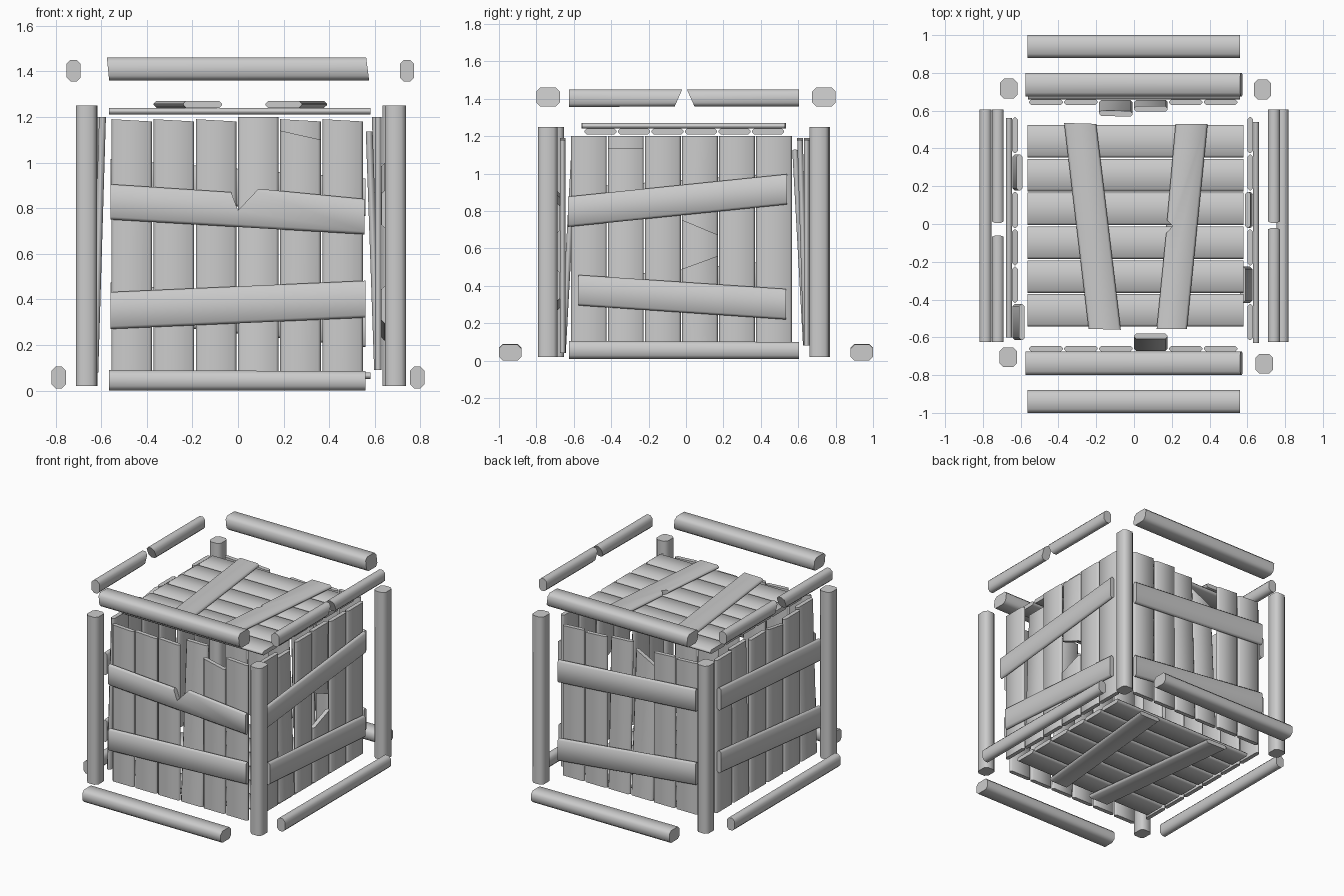
import bpy
import bmesh
from math import radians
from mathutils import Matrix, Vector

cube = bpy.data.objects.get("Cube")
if cube:
    bpy.data.objects.remove(cube, do_unlink=True)

wood = bpy.data.materials.new("grey_wood")
wood.use_nodes = True
wood.diffuse_color = (0.6, 0.6, 0.6, 1)
bsdf = wood.node_tree.nodes["Principled BSDF"]
bsdf.inputs["Base Color"].default_value = (0.6, 0.6, 0.6, 1)
bsdf.inputs["Roughness"].default_value = 0.8

X, Y, Z = Vector((1, 0, 0)), Vector((0, 1, 0)), Vector((0, 0, 1))


def frame(u, v, w, offset):
    """Panel space: u and v lie in the panel, w points outward."""
    m = Matrix((u, v, w)).transposed().to_4x4()
    m.translation = w * offset
    return m


def board(name, outline, low, high, place, lean=0, chamfer=0.012):
    """Extruded outline with its long edges chamfered, leaning with v."""
    bm = bmesh.new()
    base = bm.faces.new([bm.verts.new((u, v, low)) for u, v in outline])
    top = bmesh.ops.extrude_face_region(bm, geom=[base])["geom"]
    bmesh.ops.translate(bm, vec=(0, 0, high - low),
                        verts=[g for g in top if isinstance(g, bmesh.types.BMVert)])
    long_edges = [e for e in bm.edges if e.calc_length() > 0.3]
    bmesh.ops.bevel(bm, geom=long_edges, offset=chamfer, segments=1,
                    affect='EDGES', clamp_overlap=True)
    for v in bm.verts:
        v.co.z += lean * v.co.y
    bm.transform(place)
    bmesh.ops.recalc_face_normals(bm, faces=bm.faces)
    mesh = bpy.data.meshes.new(name)
    bm.to_mesh(mesh)
    bm.free()
    mesh.materials.append(wood)
    obj = bpy.data.objects.new(name, mesh)
    bpy.context.collection.objects.link(obj)
    bpy.ops.object.select_all(action='DESELECT')
    obj.select_set(True)
    bpy.context.view_layer.objects.active = obj
    bpy.ops.object.shade_smooth_by_angle(angle=radians(50))
    return obj


def quad(u0, u1, bottom, top_a, top_b):
    return [(u0, bottom), (u1, bottom), (u1, top_b), (u0, top_a)]


def brace(u0, u1, a, b, height, notch=()):
    """Slanted band; a and b are its lower heights at either end."""
    return [(u0, a), (u1, b), (u1, b + height), *notch, (u0, a + height)]


front = frame(X, Z, -Y, 0.645)
back = frame(X, Z, Y, 0.63)
left = frame(Y, Z, X, 0.60)
right = frame(Y, Z, -X, 0.615)
lid = frame(X, Y, Z, 1.21)
floor = frame(X, Y, -Z, -0.08)


def wall(name, place, start, bottom, tops, leans, braces, broken=None):
    """Six upright planks with two braces nailed on the outside."""
    step = 0.188 if start < -0.57 else 0.185
    if start < -0.6:
        step = 0.198
    for i, (a, b) in enumerate(tops):
        u0 = start + i * step
        if i != broken:
            board(f"{name}_plank_{i + 1}", quad(u0, u0 + step - 0.007, bottom, a, b),
                  0, 0.03, place, leans.get(i, 0))
        else:
            # snapped plank with a jagged gap in the middle
            u1 = u0 + step - 0.007
            board(f"{name}_plank_lower_stub", quad(u0, u1, bottom, 0.49, 0.56), 0, 0.03, place)
            board(f"{name}_plank_upper_stub", [(u0, 0.75), (u1, 0.67), (u1, b), (u0, a)],
                  0, 0.03, place, -0.01)
    for part, outline in zip(("lower", "upper"), braces):
        board(f"{name}_{part}_brace", outline, 0.03, 0.062, place)


flat = (1.19, 1.18)
wall("front", front, -0.555, 0.04,
     [flat, flat, flat, (1.2, 1.2), (1.14, 1.10), flat], {3: -0.055},
     [brace(-0.56, 0.56, 0.27, 0.32, 0.162),
      brace(-0.56, 0.555, 0.75, 0.685, 0.155, [(0.09, 0.885), (0, 0.79), (-0.03, 0.87)])])
wall("back", back, -0.555, 0.08,
     [flat, flat, (1.04, 1.13), flat, flat, flat], {2: -0.055, 3: -0.03},
     [brace(-0.56, 0.56, 0.31, 0.19, 0.165),
      brace(-0.56, 0.56, 0.85, 0.765, 0.165)])
tall = (1.2, 1.2)
wall("left", left, -0.615, 0.09,
     [tall, (1.135, 1.135), tall, tall, tall, tall], {1: -0.035},
     [brace(-0.575, 0.535, 0.295, 0.22, 0.163),
      brace(-0.63, 0.54, 0.715, 0.835, 0.162)], broken=3)
wall("right", right, -0.615, 0.08,
     [tall, tall, (1.17, 1.2), tall, tall, tall], {0: -0.03, 4: -0.02},
     [brace(-0.6, 0.56, 0.27, 0.38, 0.162),
      brace(-0.6, 0.56, 0.76, 0.84, 0.165)])

# Lid and floor: planks running across, two splayed braces on the outside
for name, place in (("lid", lid), ("floor", floor)):
    for i in range(6):
        v0 = -0.543 + i * 0.179
        board(f"{name}_plank_{i + 1}", quad(-0.565, 0.58, v0, v0 + 0.172, v0 + 0.172),
              0, 0.03, place)
    chip = [(0.17, -0.05), (0.205, -0.01), (0.175, 0.02)] if name == "lid" else []
    board(f"{name}_brace_a", [(-0.24, -0.555), (-0.07, -0.56), (-0.2, 0.53), (-0.37, 0.535)],
          0.03, 0.06, place)
    board(f"{name}_brace_b", [(0.28, -0.555), (0.39, 0.53), (0.22, 0.53), *reversed(chip),
                              (0.12, -0.555)], 0.03, 0.06, place)

# Corner posts
for name, x, y in (("front_left", 0.69, -0.74), ("front_right", -0.665, -0.705),
                   ("back_left", 0.68, 0.712), ("back_right", -0.663, 0.717)):
    board(f"{name}_post", quad(-0.046, 0.046, 0.02, 1.25, 1.25), -0.052, 0.052,
          Matrix.Translation((x, y, 0)) @ frame(X, Z, -Y, 0), chamfer=0.02)

# Edge beams pulled away from the panels; the upper side beams are snapped
for side, s in (("front", -1), ("back", 1)):
    place = frame(X, Z, Y * s, 0)
    board(f"{side}_bottom_beam", quad(-0.565, 0.56, 0, 0.09, 0.085), 0.88, 1, place, chamfer=0.02)
    board(f"{side}_top_beam", [(-0.565, 1.36), (0.575, 1.36), (0.562, 1.46), (-0.575, 1.46)],
          0.675, 0.8, place, chamfer=0.02)
for side, s, shift in (("left", 1, 0.02), ("right", -1, 0)):
    place = frame(Y, Z, X * s, 0)
    snap = 0 if s > 0 else -0.04
    board(f"{side}_bottom_beam", quad(-0.625, 0.605, 0.01, 0.105, 0.1), 0.755, 0.818, place,
          chamfer=0.018)
    board(f"{side}_top_beam_front", [(-0.625, 1.355), (-0.06 + snap, 1.36), (-0.02 + snap, 1.45),
                                     (-0.625, 1.45)], 0.69 + shift, 0.752 + shift, place,
          chamfer=0.018)
    board(f"{side}_top_beam_back", [(0.045, 1.36), (0.605, 1.36), (0.605, 1.45), (0.005, 1.45)],
          0.69 + shift, 0.752 + shift, place, chamfer=0.018)
